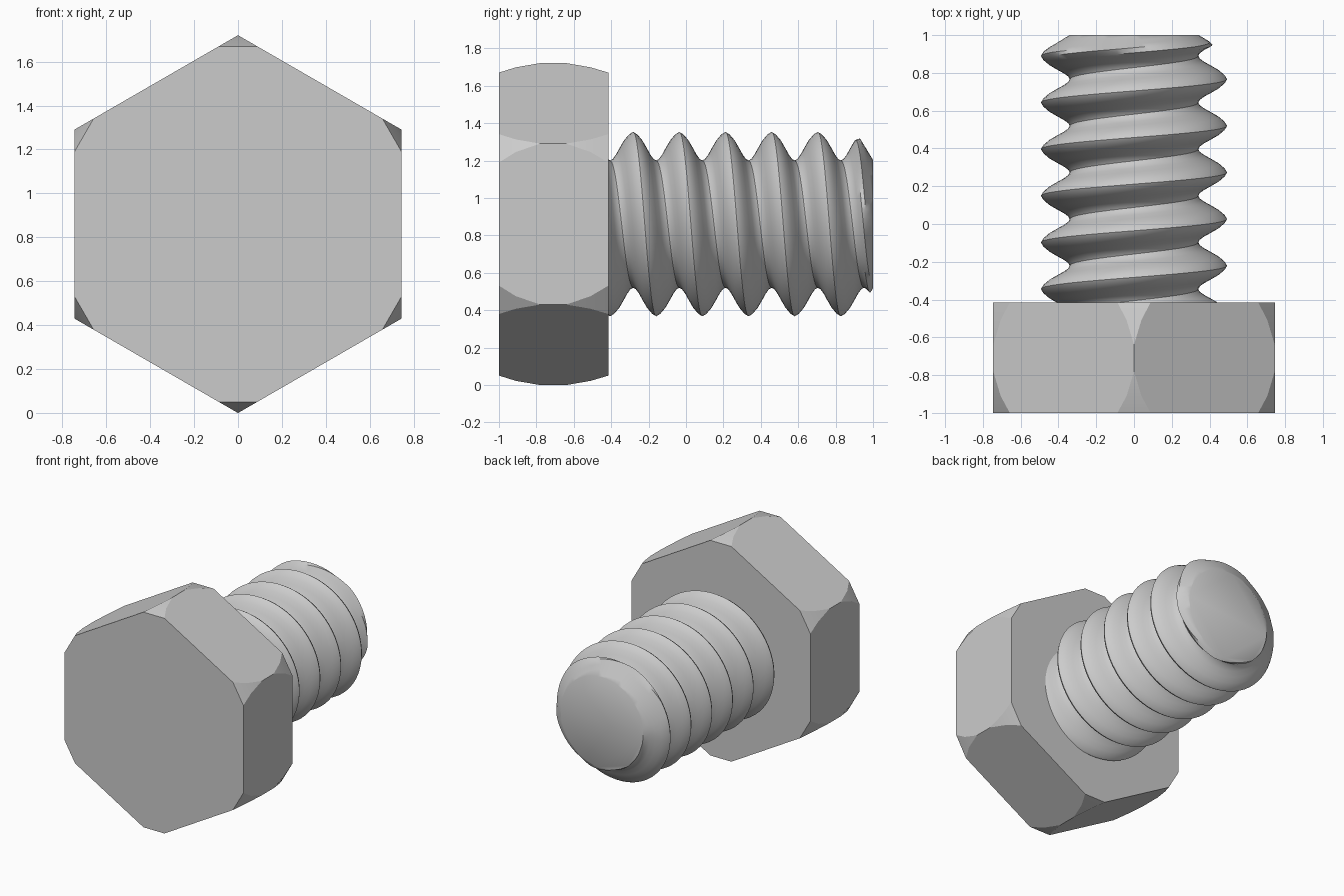
import bpy, bmesh
from math import pi, sin, cos, floor, tan

if "Cube" in bpy.data.objects:
    bpy.data.objects.remove(bpy.data.objects["Cube"])

CZ = 0.86                      # height of the bolt axis (runs along y)
HEAD_BACK = -0.415
PITCH = 0.2468


def finish(bm, name, angle):
    bmesh.ops.remove_doubles(bm, verts=bm.verts[:], dist=0.0005)
    bmesh.ops.holes_fill(bm, edges=[e for e in bm.edges if e.is_boundary], sides=0)
    bmesh.ops.recalc_face_normals(bm, faces=bm.faces[:])
    mesh = bpy.data.meshes.new(name)
    bm.to_mesh(mesh)
    bm.free()
    obj = bpy.data.objects.new(name, mesh)
    bpy.context.collection.objects.link(obj)
    bpy.context.view_layer.objects.active = obj
    obj.select_set(True)
    bpy.ops.object.shade_smooth_by_angle(angle=angle)
    obj.select_set(False)


def skin(bm, rows, closed):
    n = len(rows[0])
    for a, b in zip(rows, rows[1:]):
        for i in range(n if closed else n - 1):
            j = (i + 1) % n
            bm.faces.new((a[i], a[j], b[j], b[i]))


# Hexagonal head: rings of a hexagon whose corners are cut back at both ends
bm = bmesh.new()
rows = []
for y, cut in [(-1, 0.81), (-0.91, 0.838), (-0.78, 0.8605),
               (-0.64, 0.8605), (-0.51, 0.838), (HEAD_BACK, 0.81)]:
    ring = []
    for k in range(6):
        a = pi / 6 + k * pi / 3
        half = (0.8605 - cut) * tan(pi / 3)
        for s in (-half, half):
            ring.append(bm.verts.new((cut * cos(a) - s * sin(a), y,
                                      CZ + cut * sin(a) + s * cos(a))))
    rows.append(ring)
skin(bm, rows, True)
finish(bm, "hex_head", 0.2)

# Thread profile: distance from the crest along the axis, radius
PROFILE = [(0, 0.493), (0.018, 0.482), (0.045, 0.45), (0.065, 0.415),
           (0.085, 0.378), (0.105, 0.35), (PITCH / 2, 0.34)]
STEPS = [d / PITCH for d, r in PROFILE[:-1]] + [1 - d / PITCH for d, r in PROFILE[:0:-1]]


def crest(theta):
    return 0.026 - PITCH * theta / (2 * pi)


def radius(theta, y):
    t = (y - crest(theta)) / PITCH
    d = abs(t - floor(t + 0.5)) * PITCH
    r = PROFILE[-1][1]
    for (d0, r0), (d1, r1) in zip(PROFILE, PROFILE[1:]):
        if d0 <= d <= d1:
            r = r0 + (r1 - r0) * (d - d0) / (d1 - d0)
            break
    return min(r, 0.343 + 1.65 * (1 - y))      # chamfered tip


# Threaded shank: helical grid clamped to the shank's ends
bm = bmesh.new()
N = 64
rows = []
for i in range(N + 1):
    theta = 2 * pi * i / N
    row = []
    for turn in range(-3, 7):
        for s in STEPS:
            y = min(1.0, max(HEAD_BACK - 0.01, crest(theta) + (turn + s) * PITCH))
            r = radius(theta, y)
            row.append(bm.verts.new((r * cos(theta), y, CZ + r * sin(theta))))
    rows.append(row)
skin(bm, rows, False)
finish(bm, "threaded_shank", 0.6)
